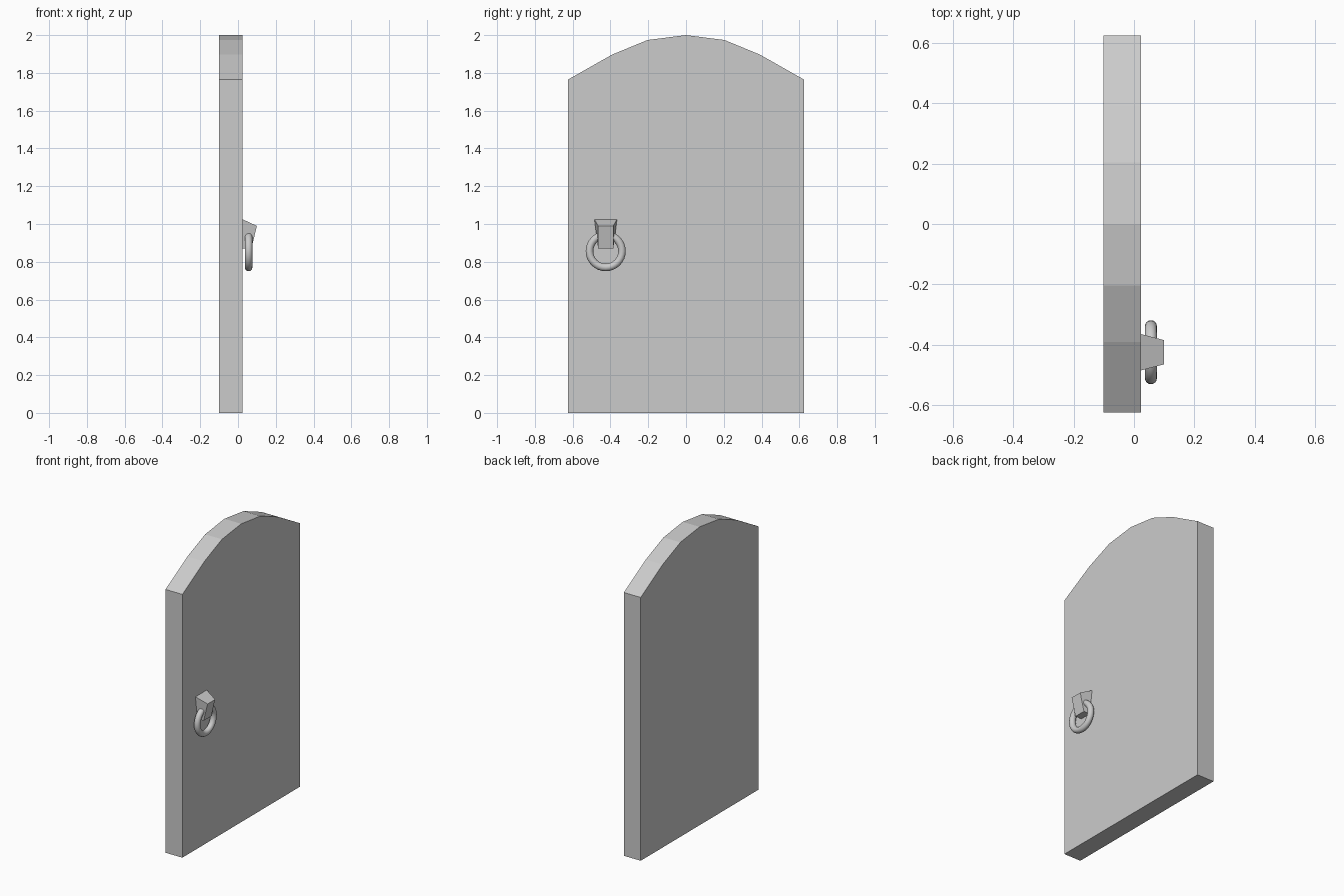
import bpy
import bmesh
import math

if "Cube" in bpy.data.objects:
    bpy.data.objects.remove(bpy.data.objects["Cube"])


def make_object(name, bm):
    bmesh.ops.recalc_face_normals(bm, faces=bm.faces[:])
    mesh = bpy.data.meshes.new(name)
    bm.to_mesh(mesh)
    bm.free()
    obj = bpy.data.objects.new(name, mesh)
    bpy.context.collection.objects.link(obj)
    return obj


# Door panel: arched outline in the yz plane, extruded along x
half_arch = [(0.624, 0.0), (0.624, 1.765), (0.391, 1.897), (0.204, 1.974)]
outline = half_arch + [(0.0, 2.0)] + [(-y, z) for y, z in reversed(half_arch)]
BACK, FACE = -0.101, 0.024
bm = bmesh.new()
panel = bm.faces.new([bm.verts.new((BACK, y, z)) for y, z in outline])
ext = bmesh.ops.extrude_face_region(bm, geom=[panel], use_keep_orig=True)
moved = [v for v in ext["geom"] if isinstance(v, bmesh.types.BMVert)]
bmesh.ops.translate(bm, verts=moved, vec=(FACE - BACK, 0, 0))
make_object("door_panel", bm)

# Handle bracket: tapered wedge, each corner given as x, half width, z
HANDLE_Y = -0.425
side = [(FACE, 0.06, 1.025), (0.1, 0.04, 0.99), (0.071, 0.04, 0.87), (FACE, 0.04, 0.87)]
bm = bmesh.new()
left, right = [[bm.verts.new((x, HANDLE_Y + s * w, z)) for x, w, z in side] for s in (-1, 1)]
bm.faces.new(left)
bm.faces.new(right)
for i in range(4):
    j = (i + 1) % 4
    bm.faces.new((left[i], left[j], right[j], right[i]))
make_object("handle_bracket", bm)

# Pull ring hanging through the bracket
bpy.ops.mesh.primitive_torus_add(
    major_radius=0.086, minor_radius=0.02, major_segments=32, minor_segments=16,
    location=(0.056, HANDLE_Y, 0.856), rotation=(0, math.pi / 2, 0))
ring = bpy.context.object
ring.name = "handle_ring"
bpy.ops.object.shade_smooth()
